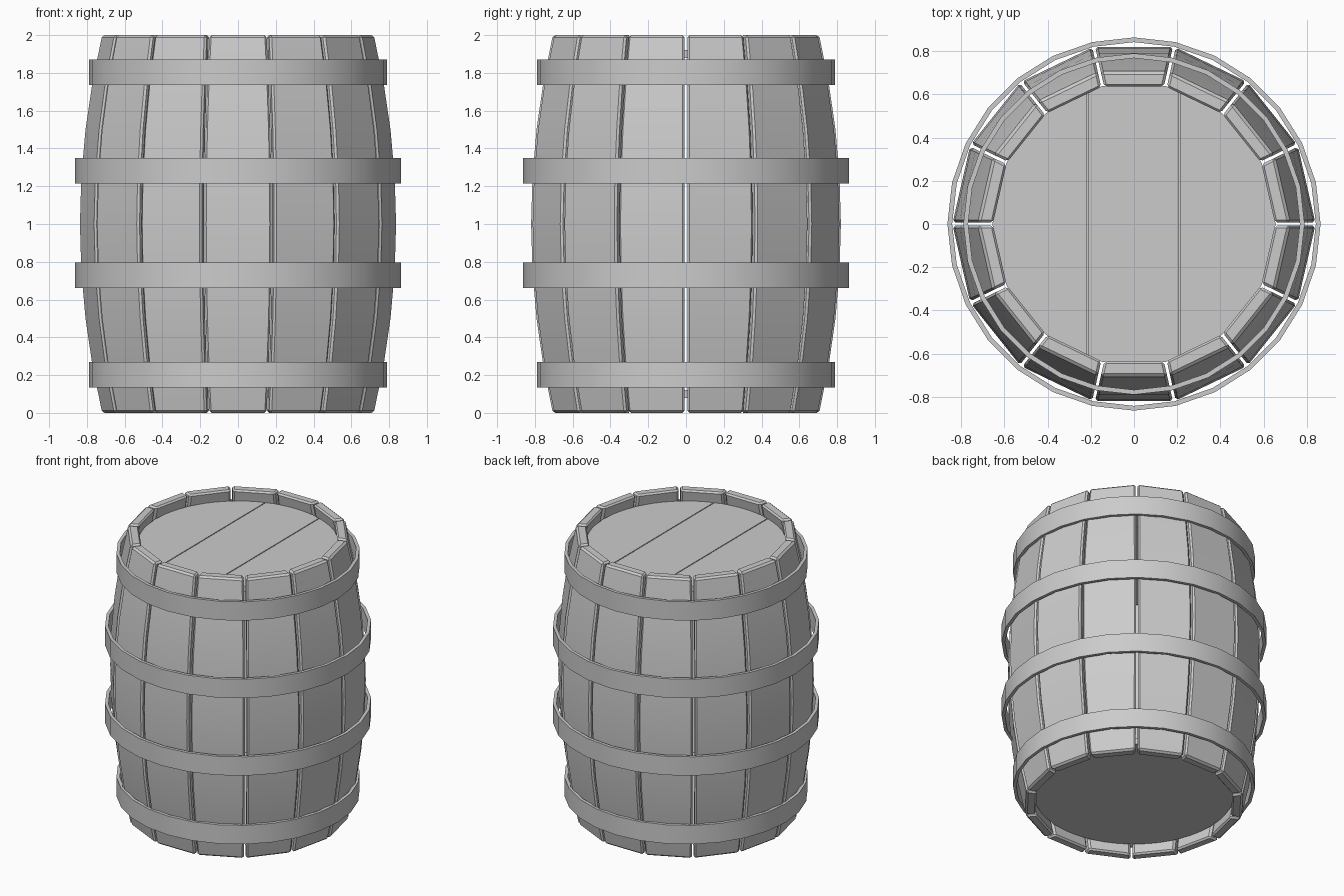
import bpy, bmesh
from math import sin, cos, tan, pi, radians

cube = bpy.data.objects.get("Cube")
if cube:
    bpy.data.objects.remove(cube, do_unlink=True)

STAVES = 14
STEP = 2 * pi / STAVES


def material(name, value):
    mat = bpy.data.materials.new(name)
    mat.use_nodes = True
    colour = (value, value, value, 1)
    mat.diffuse_color = colour
    mat.node_tree.nodes["Principled BSDF"].inputs["Base Color"].default_value = colour
    return mat


grey = material("plain grey", 0.6)


def finish(name, bm):
    bmesh.ops.recalc_face_normals(bm, faces=bm.faces)
    mesh = bpy.data.meshes.new(name)
    bm.to_mesh(mesh)
    bm.free()
    mesh.materials.append(grey)
    obj = bpy.data.objects.new(name, mesh)
    bpy.context.collection.objects.link(obj)
    bpy.ops.object.select_all(action='DESELECT')
    obj.select_set(True)
    bpy.context.view_layer.objects.active = obj
    return obj


def smooth(obj):
    bpy.ops.object.shade_smooth_by_angle(angle=radians(30))


def bulge(z):
    """Distance from the axis to the flat outer face of a stave."""
    return 0.82 - 0.115 * (z - 1) ** 2


# Bulging staves: rings of four corners, lofted from bottom to top
def stave(index):
    angle = (index + 0.5) * STEP
    bm = bmesh.new()
    rings = []
    rows = 8
    for i in range(rows + 1):
        z = 2 * i / rows
        ring = []
        for depth, side in ((0, -1), (0, 1), (0.07, 1), (0.07, -1)):
            r = bulge(z) - depth
            t = side * (r * tan(STEP / 2) - 0.007)
            ring.append(bm.verts.new((r * cos(angle) - t * sin(angle),
                                      r * sin(angle) + t * cos(angle), z)))
        rings.append(ring)
    for low, high in zip(rings, rings[1:]):
        for k in range(4):
            n = (k + 1) % 4
            bm.faces.new((low[k], low[n], high[n], high[k]))
    bm.faces.new(rings[0])
    bm.faces.new(rings[-1])
    obj = finish(f"stave_{index + 1}", bm)
    bevel = obj.modifiers.new("rounded edges", 'BEVEL')
    bevel.width = 0.012
    bevel.segments = 1
    bevel.limit_method = 'ANGLE'
    bpy.ops.object.modifier_apply(modifier=bevel.name)
    smooth(obj)


for s in range(STAVES):
    stave(s)


# Hoops: thin upright bands
def hoop(name, radius, z0, z1, sides=28, thickness=0.022):
    bm = bmesh.new()
    section = ((radius, z0), (radius, z1), (radius - thickness, z1), (radius - thickness, z0))
    rings = [[bm.verts.new((r * cos(2 * pi * i / sides), r * sin(2 * pi * i / sides), z))
              for r, z in section] for i in range(sides)]
    for i in range(sides):
        a, b = rings[i], rings[(i + 1) % sides]
        for k in range(4):
            n = (k + 1) % 4
            bm.faces.new((a[k], b[k], b[n], a[n]))
    smooth(finish(name, bm))


for name, radius, z in (("bottom_hoop", 0.79, 0.135), ("lower_hoop", 0.864, 0.66),
                        ("upper_hoop", 0.864, 1.215), ("top_hoop", 0.79, 1.735)):
    hoop(name, radius, z, z + 0.135)


# Heads: round boards, the lid cut into three planks
def board(name, z, thickness, x0=None, x1=None):
    bm = bmesh.new()
    bmesh.ops.create_cone(bm, cap_ends=True, segments=28, radius1=0.655,
                          radius2=0.655, depth=thickness)
    bmesh.ops.translate(bm, verts=bm.verts, vec=(0, 0, z))
    for x, direction in ((x0, -1), (x1, 1)):
        if x is None:
            continue
        bmesh.ops.bisect_plane(bm, geom=bm.verts[:] + bm.edges[:] + bm.faces[:],
                               plane_co=(x, 0, 0), plane_no=(direction, 0, 0), clear_outer=True)
        bmesh.ops.holes_fill(bm, edges=[e for e in bm.edges if e.is_boundary])
    finish(name, bm)


board("lid_plank_right", 1.9, 0.04, None, -0.217)
board("lid_plank_middle", 1.9, 0.04, -0.211, 0.207)
board("lid_plank_left", 1.9, 0.04, 0.213, None)
board("bottom_board", 0.1, 0.04)
